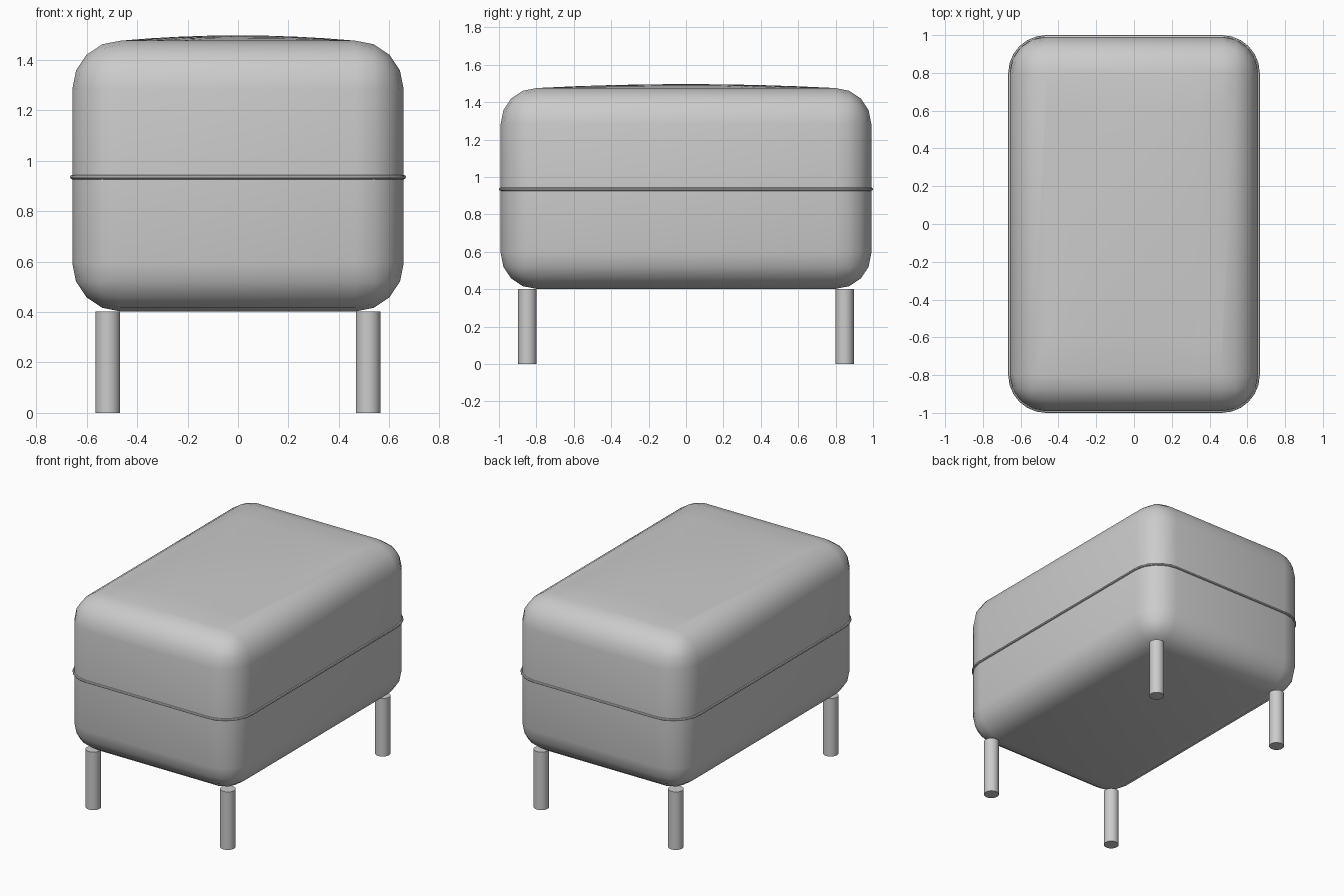
import bpy, bmesh, math
from mathutils import Vector

if "Cube" in bpy.data.objects:
    bpy.data.objects.remove(bpy.data.objects["Cube"])

HX, HY, Z0, Z1, R = 0.657, 0.991, 0.402, 1.476, 0.192


def finish(obj, angle=40):
    bpy.ops.object.select_all(action='DESELECT')
    obj.select_set(True)
    bpy.context.view_layer.objects.active = obj
    bpy.ops.object.shade_smooth_by_angle(angle=math.radians(angle))


def make_object(name, bm):
    mesh = bpy.data.meshes.new(name)
    bmesh.ops.recalc_face_normals(bm, faces=bm.faces)
    bm.to_mesh(mesh)
    bm.free()
    obj = bpy.data.objects.new(name, mesh)
    bpy.context.collection.objects.link(obj)
    finish(obj)
    return obj


# Rounded body with a gently domed lid
bm = bmesh.new()
bmesh.ops.create_cube(bm, size=2)
for v in bm.verts:
    v.co = Vector((v.co.x * HX, v.co.y * HY, Z1 if v.co.z > 0 else Z0))
bmesh.ops.bevel(bm, geom=bm.edges[:], offset=R, segments=4, profile=0.5,
                affect='EDGES')
for axis, half in ((0, HX - R), (1, HY - R)):
    for i in range(-3, 4):
        point, normal = Vector(), Vector()
        point[axis] = half * i / 4
        normal[axis] = 1
        top = [f for f in bm.faces if f.calc_center_median().z > Z1 - 0.001]
        geom = set(top)
        for f in top:
            geom.update(f.edges)
            geom.update(f.verts)
        bmesh.ops.bisect_plane(bm, geom=list(geom), plane_co=point,
                               plane_no=normal, dist=1e-5)
for v in bm.verts:
    if v.co.z > Z1 - 0.001:
        fx = max(0, 1 - (v.co.x / (HX - R)) ** 2)
        fy = max(0, 1 - (v.co.y / (HY - R)) ** 2)
        v.co.z += 0.021 * fx * fy
make_object("body", bm)

# Thin bead around the seam between base and lid
bm = bmesh.new()
path = []
for k, (sx, sy) in enumerate(((1, 1), (-1, 1), (-1, -1), (1, -1))):
    for i in range(7):
        a = math.radians(90 * k + 15 * i)
        path.append((Vector((sx * (HX - R), sy * (HY - R), 0.935)),
                     Vector((math.cos(a), math.sin(a), 0))))
rings = []
for centre, out in path:
    rings.append([bm.verts.new(centre + out * (R + 0.009 * math.cos(t))
                               + Vector((0, 0, 0.009 * math.sin(t))))
                  for t in (math.tau * j / 8 for j in range(8))])
for a, b in zip(rings, rings[1:] + rings[:1]):
    for j in range(8):
        k = (j + 1) % 8
        bm.faces.new((a[j], b[j], b[k], a[k]))
make_object("seam_bead", bm)

# Four round legs
for side, sx in (("left", -1), ("right", 1)):
    for end, sy in (("front", -1), ("back", 1)):
        bpy.ops.mesh.primitive_cylinder_add(vertices=32, radius=0.049, depth=0.402,
                                            location=(sx * 0.516, sy * 0.848, 0.201))
        leg = bpy.context.object
        leg.name = f"{end}_{side}_leg"
        finish(leg)
